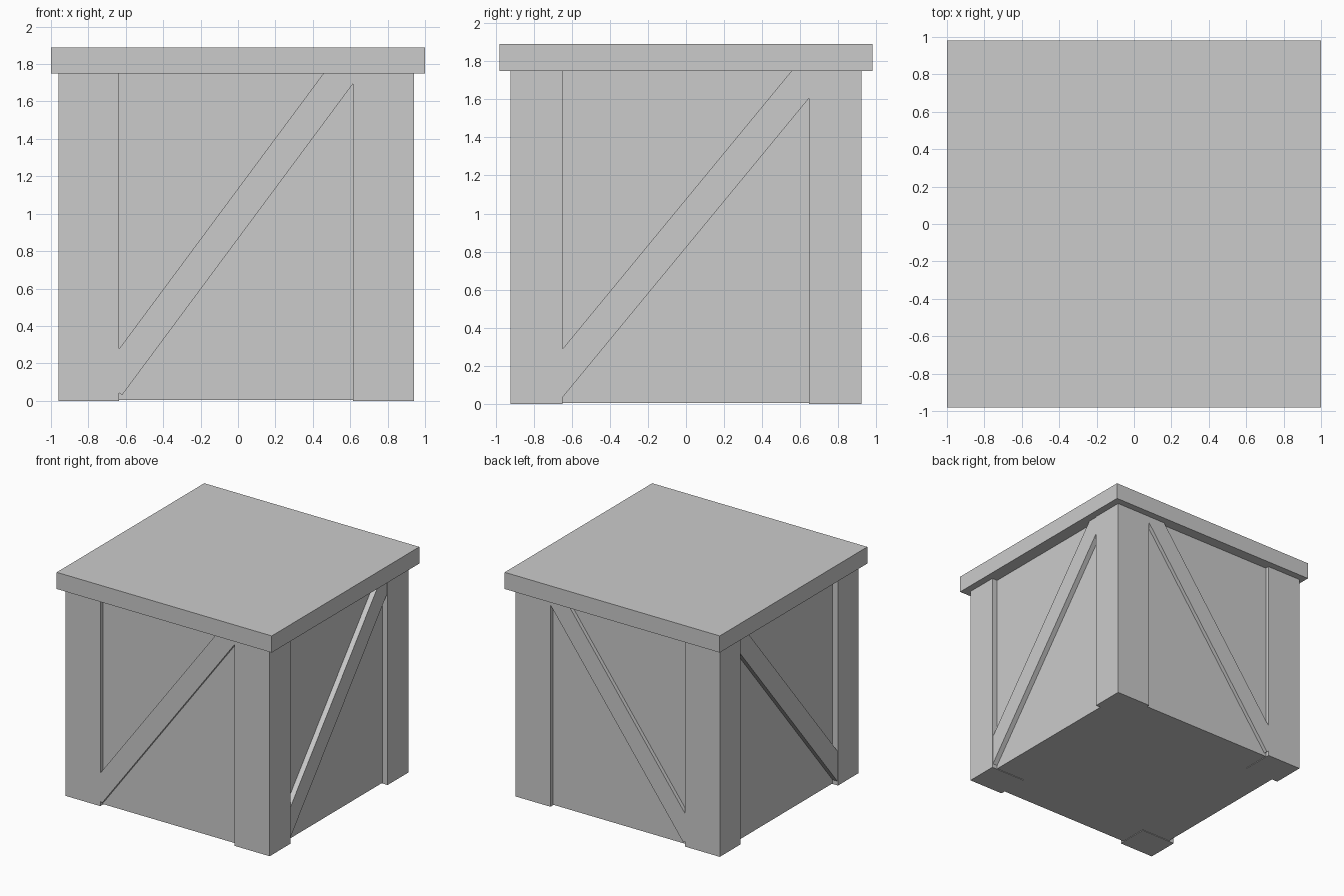
import bpy, bmesh
from mathutils import Vector

if "Cube" in bpy.data.objects:
    bpy.data.objects.remove(bpy.data.objects["Cube"])


def make_object(name, bm):
    bmesh.ops.recalc_face_normals(bm, faces=bm.faces)
    mesh = bpy.data.meshes.new(name)
    bm.to_mesh(mesh)
    bm.free()
    obj = bpy.data.objects.new(name, mesh)
    bpy.context.collection.objects.link(obj)
    return obj


def box(name, lo, hi):
    lo, hi = Vector(lo), Vector(hi)
    bm = bmesh.new()
    bmesh.ops.create_cube(bm, size=1)
    for v in bm.verts:
        v.co = (lo + hi) / 2 + v.co * (hi - lo)
    return make_object(name, bm)


def brace(name, corner, slope, width, length, depth, place):
    """Slanted plank: rectangle in the wall plane, extruded through depth."""
    along = Vector((1, slope)).normalized()
    across = Vector((-along.y, along.x))
    c = Vector(corner)
    outline = [c, c + along * length,
               c + along * length + across * width, c + across * width]
    bm = bmesh.new()
    rings = [[bm.verts.new(place(p.x, d, p.y)) for p in outline] for d in depth]
    bm.faces.new(rings[0])
    bm.faces.new(rings[1])
    for i in range(4):
        j = (i + 1) % 4
        bm.faces.new((rings[0][i], rings[0][j], rings[1][j], rings[1][i]))
    return make_object(name, bm)


X0, X1, Y = -0.96, 0.94, 0.922
TOP = 1.75
IN_X, IN_Y = 0.05, 0.033      # recess of the side and front panels

# Lid and inner box
box("lid", (-1, -0.98, TOP), (1, 0.98, 1.89))
box("inner_box", (X0 + IN_X, -Y + IN_Y, 0.005), (X1 - IN_X, Y - IN_Y, TOP))

# Corner posts
for side, xa, xb in (("left", X0, -0.635), ("right", 0.615, X1)):
    for end, ya, yb in (("front", -Y, -0.648), ("back", 0.645, Y)):
        box(f"{end}_{side}_post", (xa, ya, 0), (xb, yb, TOP))

# Front and back braces, flush with the posts
for name, s in (("front_brace", -1), ("back_brace", 1)):
    brace(name, (-0.62, 0.03), 1.348, 0.16, 2.15, (s * (Y - 0.08), s * (Y - 0.001)),
          lambda u, d, z: (u, d, z))

# Side braces, set just behind the post faces
for name, d in (("left_brace", (X0 + 0.1, X0 + 0.006)),
                ("right_brace", (X1 - 0.1, X1 - 0.006))):
    brace(name, (-0.66, 0.02), 1.214, 0.162, 2.2, d,
          lambda u, d, z: (d, u, z))
